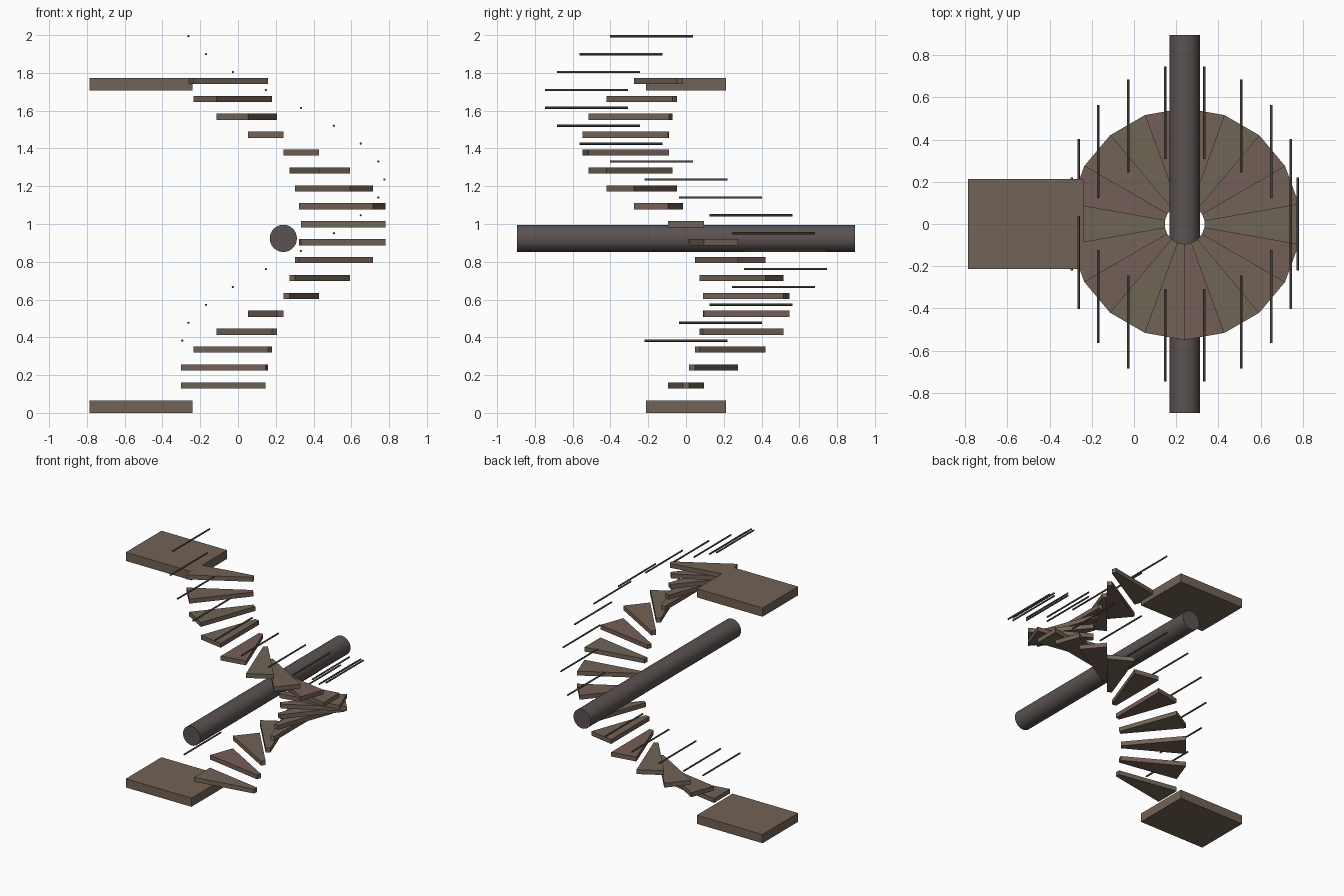
import bpy, bmesh
from math import radians, sin, cos, pi

if "Cube" in bpy.data.objects:
    bpy.data.objects.remove(bpy.data.objects["Cube"])

CX = 0.24            # stair axis in x
STEPS = 18
RISE = 0.0948


def material(name, rgb):
    m = bpy.data.materials.new(name)
    m.diffuse_color = (*rgb, 1)
    m.use_nodes = True
    m.node_tree.nodes["Principled BSDF"].inputs["Base Color"].default_value = m.diffuse_color
    return m


BROWN = material("brown_wood", (0.17, 0.122, 0.092))
RED = material("red_wood", (0.175, 0.113, 0.092))
OLIVE = material("olive_wood", (0.16, 0.128, 0.092))
COLUMN = material("dark_column", (0.105, 0.085, 0.083))
RAIL = material("dark_rail", (0.07, 0.058, 0.045))


def prism(name, outline, z0, z1, mat):
    """Extrude a flat outline from z0 to z1."""
    bm = bmesh.new()
    face = bm.faces.new([bm.verts.new((x, y, z0)) for x, y in outline])
    ext = bmesh.ops.extrude_face_region(bm, geom=[face])
    tops = [v for v in ext["geom"] if isinstance(v, bmesh.types.BMVert)]
    bmesh.ops.translate(bm, verts=tops, vec=(0, 0, z1 - z0))
    bmesh.ops.recalc_face_normals(bm, faces=bm.faces)
    me = bpy.data.meshes.new(name)
    bm.to_mesh(me)
    bm.free()
    ob = bpy.data.objects.new(name, me)
    bpy.context.collection.objects.link(ob)
    me.materials.append(mat)
    return ob


def rod(name, loc, radius, length, sides, mat):
    """Cylinder lying along y."""
    bpy.ops.mesh.primitive_cylinder_add(vertices=sides, radius=radius, depth=length,
                                        location=loc, rotation=(pi / 2, 0, 0))
    ob = bpy.context.object
    ob.name = name
    ob.data.materials.append(mat)
    bpy.ops.object.shade_smooth_by_angle(angle=radians(50))
    return ob


def polar(r, deg):
    return CX + r * cos(radians(deg)), r * sin(radians(deg))


# Landings at the bottom and top
pad = [(-0.787, -0.212), (-0.24, -0.212), (-0.24, 0.212), (-0.787, 0.212)]
prism("lower_landing", pad, 0.0, 0.066, BROWN)
prism("upper_landing", pad, 1.708, 1.774, BROWN)

# Horizontal column crossing the stair axis
rod("column", (CX, 0, 0.924), 0.072, 1.79, 32, COLUMN)

# Wedge treads winding clockwise, each with a thin bar above its outer edge
for i in range(STEPS):
    a = 180 - 20 * i
    z = 0.129 + RISE * i
    wedge = [polar(0.095, a - 10), polar(0.549, a - 10),
             polar(0.549, a + 10), polar(0.095, a + 10)]
    prism(f"tread_{i + 1}", wedge, z, z + 0.033, (BROWN, RED, OLIVE)[(i * 2 + 2) % 3])
    x, y = polar(0.535, a)
    rod(f"baluster_{i + 1}", (x, y, 0.3825 + RISE * i), 0.006, 0.44, 8, RAIL)
